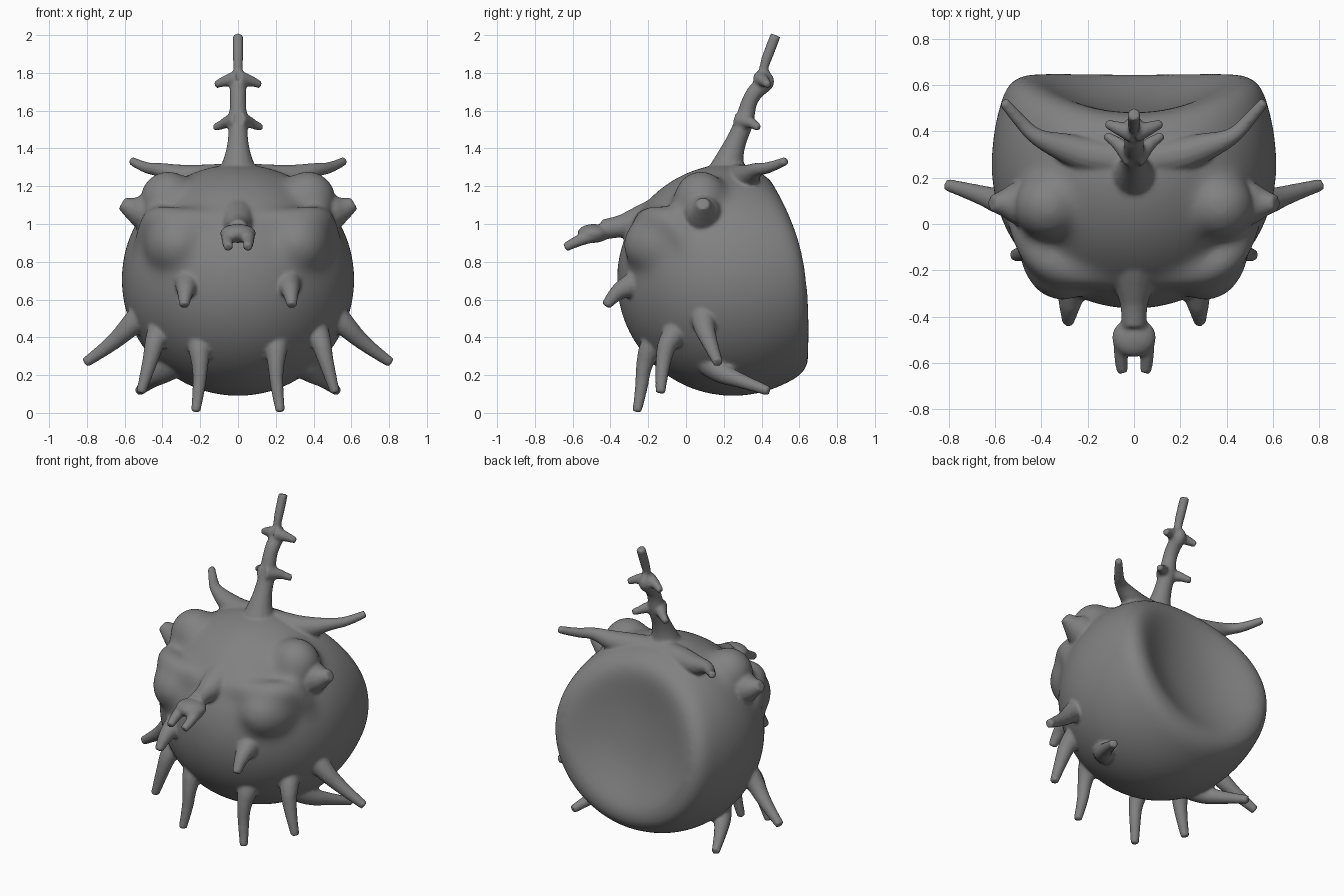
import bpy, bmesh, math
from mathutils import Matrix, Vector

if "Cube" in bpy.data.objects:
    bpy.data.objects.remove(bpy.data.objects["Cube"])

CENTRE = Vector((0, 0.25, 0.705))
R = 0.617


def select(objs):
    bpy.ops.object.select_all(action='DESELECT')
    for o in objs:
        o.select_set(True)
    bpy.context.view_layer.objects.active = objs[0]


def add_object(name, data):
    ob = bpy.data.objects.new(name, data)
    bpy.context.collection.objects.link(ob)
    return ob


def ball(name, loc, radii):
    bm = bmesh.new()
    bmesh.ops.create_uvsphere(bm, u_segments=40, v_segments=24, radius=1)
    bm.transform(Matrix.Translation(loc) @ Matrix.Diagonal((*radii, 1)))
    me = bpy.data.meshes.new(name)
    bm.to_mesh(me)
    bm.free()
    return add_object(name, me)


def horn(name, pts):
    """Tapered round tube through (x, y, z, radius) points."""
    cu = bpy.data.curves.new(name, 'CURVE')
    cu.dimensions = '3D'
    cu.bevel_depth = 1.0
    cu.bevel_resolution = 5
    cu.use_fill_caps = True
    sp = cu.splines.new('NURBS')
    sp.points.add(len(pts) - 1)
    for p, (x, y, z, r) in zip(sp.points, pts):
        p.co = (x, y, z, 1)
        p.radius = r
    sp.order_u = 3
    sp.use_endpoint_u = True
    sp.resolution_u = 10
    ob = add_object(name, cu)
    select([ob])
    bpy.ops.object.convert(target='MESH')
    return bpy.context.view_layer.objects.active


def horn_pair(name, pts):
    return [horn(name, [(s * x, y, z, r) for x, y, z, r in pts]) for s in (1, -1)]


def fuse(objs, name, voxel, smooth):
    """Join the parts and melt them into one skin."""
    select(objs)
    bpy.ops.object.join()
    ob = bpy.context.view_layer.objects.active
    ob.name = name
    rm = ob.modifiers.new("skin", 'REMESH')
    rm.mode = 'VOXEL'
    rm.voxel_size = voxel
    rm.use_smooth_shade = True
    sm = ob.modifiers.new("blend", 'SMOOTH')
    sm.factor = 0.5
    sm.iterations = smooth
    select([ob])
    bpy.ops.object.convert(target='MESH')
    return bpy.context.view_layer.objects.active


# Round body with a dished back: (radius, distance along axis) profile, spun
profile = [(R * math.sin(a), -R * math.cos(a))
           for a in (math.radians(110) * i / 30 for i in range(31))]
profile += [(0.565, 0.255), (0.545, 0.29), (0.515, 0.32), (0.48, 0.338), (0.44, 0.34),
            (0.39, 0.328), (0.33, 0.307), (0.25, 0.283), (0.17, 0.266), (0.08, 0.257), (0, 0.255)]
bm = bmesh.new()
vs = [bm.verts.new((r, a, 0)) for r, a in profile]
es = [bm.edges.new(p) for p in zip(vs, vs[1:])]
bmesh.ops.spin(bm, geom=vs + es, cent=(0, 0, 0), axis=(0, 1, 0), angle=math.tau,
               steps=80, use_merge=False)
bmesh.ops.remove_doubles(bm, verts=bm.verts, dist=0.0005)
bmesh.ops.recalc_face_normals(bm, faces=bm.faces)
for v in bm.verts:
    # sides of the rim bulge back, its top curls forward
    k = min(max(v.co.y / 0.3, 0), 1)
    v.co.y += k * (0.22 * v.co.x ** 2 - 0.25 * max(v.co.z, 0) ** 2)
bm.transform(Matrix.Translation(CENTRE) @ Matrix.Rotation(math.radians(8), 4, 'X'))
me = bpy.data.meshes.new("body")
bm.to_mesh(me)
bm.free()
core = [add_object("body", me)]

# Cheeks, eye bulges and brow ridges
for s in (1, -1):
    core.append(ball("cheek", (s * 0.31, -0.09, 0.89), (0.19, 0.245, 0.19)))
    core.append(ball("eye_bulge", (s * 0.37, 0.08, 1.12), (0.155, 0.15, 0.165)))
core += horn_pair("brow", [(0.0, -0.22, 1.00, 0.07), (0.25, -0.21, 1.01, 0.075),
                           (0.40, -0.17, 1.03, 0.075), (0.46, -0.03, 1.00, 0.085),
                           (0.50, 0.03, 0.84, 0.06)])
body = fuse(core, "body", 0.015, 60)

parts = [body]
# Tall branched top horn
parts.append(horn("top_horn", [(0, 0.20, 1.22, 0.10), (0, 0.22, 1.29, 0.10),
                               (0, 0.235, 1.36, 0.07), (0, 0.27, 1.45, 0.052),
                               (0, 0.31, 1.54, 0.052), (0, 0.33, 1.64, 0.042),
                               (0, 0.37, 1.71, 0.045), (0, 0.435, 1.745, 0.04),
                               (0, 0.435, 1.78, 0.026), (0, 0.405, 1.81, 0.024),
                               (0, 0.435, 1.90, 0.030), (0, 0.475, 2.0, 0.029)]))
parts += horn_pair("lower_branch", [(0.0, 0.28, 1.55, 0.05), (0.06, 0.34, 1.54, 0.032),
                                    (0.085, 0.36, 1.525, 0.025), (0.125, 0.385, 1.51, 0.02)])
parts += horn_pair("upper_branch", [(0.0, 0.39, 1.77, 0.045), (0.06, 0.41, 1.765, 0.03),
                                    (0.12, 0.435, 1.735, 0.02)])
# Swept horns beside the top horn, rising from low ridges
parts += horn_pair("swept_horn", [(0.0, 0.27, 1.235, 0.09), (0.18, 0.29, 1.235, 0.08),
                                  (0.30, 0.33, 1.25, 0.065), (0.42, 0.37, 1.29, 0.036),
                                  (0.49, 0.44, 1.295, 0.03), (0.565, 0.53, 1.335, 0.023)])
# Stubs on the sides of the eye bulges
parts += horn_pair("side_stub", [(0.42, 0.09, 1.04, 0.13), (0.52, 0.09, 1.07, 0.095),
                                 (0.57, 0.09, 1.085, 0.055), (0.615, 0.09, 1.11, 0.035)])
# Forked nose horn
parts.append(horn("nose_horn", [(0, 0.0, 1.07, 0.14), (0, -0.18, 1.02, 0.11),
                                (0, -0.30, 0.995, 0.075), (0, -0.36, 0.985, 0.055),
                                (0, -0.44, 0.97, 0.055)]))
parts.append(ball("nose_knob", (0, -0.49, 0.95), (0.095, 0.085, 0.05)))
parts += horn_pair("nose_tip", [(0.045, -0.47, 0.95, 0.045), (0.063, -0.56, 0.92, 0.03),
                                (0.05, -0.64, 0.875, 0.025)])
# Fangs
parts += horn_pair("fang", [(0.26, -0.20, 0.72, 0.08), (0.27, -0.29, 0.675, 0.065),
                            (0.28, -0.37, 0.64, 0.042), (0.285, -0.425, 0.565, 0.026)])
# Lower horns that the body stands on
parts += horn_pair("front_leg", [(0.19, -0.08, 0.45, 0.10), (0.205, -0.18, 0.37, 0.068),
                                 (0.20, -0.225, 0.25, 0.042), (0.205, -0.235, 0.13, 0.034),
                                 (0.225, -0.26, 0.005, 0.025)])
parts += horn_pair("middle_leg", [(0.39, 0.0, 0.48, 0.08), (0.435, -0.09, 0.40, 0.058),
                                  (0.465, -0.125, 0.27, 0.04), (0.515, -0.135, 0.105, 0.026)])
parts += horn_pair("side_leg", [(0.45, 0.10, 0.57, 0.09), (0.55, 0.085, 0.48, 0.062),
                                (0.67, 0.13, 0.36, 0.04), (0.81, 0.17, 0.265, 0.027)])
parts += horn_pair("rear_leg", [(0.32, 0.13, 0.28, 0.09), (0.39, 0.17, 0.215, 0.06),
                                (0.46, 0.29, 0.17, 0.038), (0.525, 0.44, 0.115, 0.026)])
creature = fuse(parts, "horned_body", 0.010, 6)

# Dark grey skin
mat = bpy.data.materials.new("dark_grey")
mat.diffuse_color = (0.22, 0.22, 0.22, 1)
mat.use_nodes = True
mat.node_tree.nodes["Principled BSDF"].inputs["Base Color"].default_value = mat.diffuse_color
creature.data.materials.clear()
creature.data.materials.append(mat)
